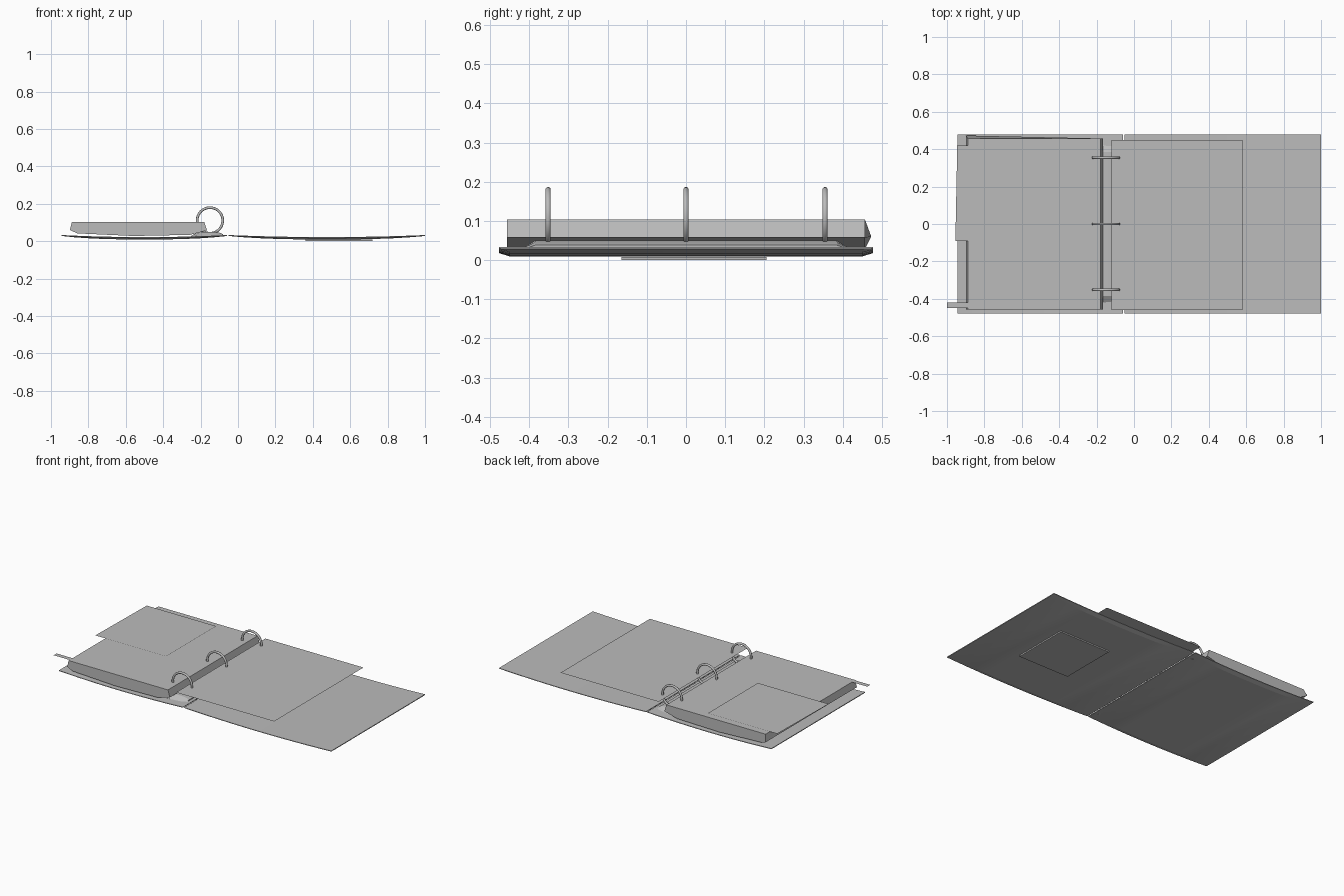
import bpy, bmesh, math

if "Cube" in bpy.data.objects:
    bpy.data.objects.remove(bpy.data.objects["Cube"])

grey = bpy.data.materials.new("binder_grey")
grey.diffuse_color = (0.5, 0.5, 0.5, 1)
grey.use_nodes = True
grey.node_tree.nodes["Principled BSDF"].inputs["Base Color"].default_value = grey.diffuse_color


def make(name, bm, smooth=None):
    """Turn a bmesh into a named object with the grey material."""
    me = bpy.data.meshes.new(name)
    bm.to_mesh(me)
    bm.free()
    ob = bpy.data.objects.new(name, me)
    bpy.context.collection.objects.link(ob)
    me.materials.append(grey)
    if smooth:
        bpy.ops.object.select_all(action='DESELECT')
        ob.select_set(True)
        bpy.context.view_layer.objects.active = ob
        bpy.ops.object.shade_smooth_by_angle(angle=math.radians(smooth))
    return ob


def loft(name, rings, smooth=None):
    """Skin a series of closed sections and cap both ends."""
    bm = bmesh.new()
    vs = [[bm.verts.new(p) for p in r] for r in rings]
    n = len(vs[0])
    for a, b in zip(vs, vs[1:]):
        for i in range(n):
            j = (i + 1) % n
            bm.faces.new((a[i], a[j], b[j], b[i]))
    bm.faces.new(vs[0])
    bm.faces.new(vs[-1][::-1])
    bmesh.ops.recalc_face_normals(bm, faces=bm.faces)
    return make(name, bm, smooth)


def sheet(name, x0, x1, y0, y1, z, skew=0.0):
    """Single flat sheet facing up."""
    bm = bmesh.new()
    pts = [(x0, y0, z), (x1, y0, z), (x1, y1, z), (x0 + skew, y1, z)]
    bm.faces.new([bm.verts.new(p) for p in pts])
    return make(name, bm)


# Covers: thin boards sagging in the middle, bevelled along the lower long edges
def cover(name, x0, x1):
    rings = []
    for i in range(13):
        u = -1 + i / 6
        x = x0 + (x1 - x0) * (u + 1) / 2
        top = 0.033 - 0.011 * (1 - u * u)
        bot = top - 0.005 - 0.008 * (1 - u ** 4)
        mid = top - 0.004
        rings.append([(x, -0.478, top), (x, 0.478, top), (x, 0.478, mid),
                      (x, 0.45, bot), (x, -0.45, bot), (x, -0.478, mid)])
    loft(name, rings, 15)


cover("left_cover", -0.943, -0.058)
cover("right_cover", -0.05, 1.0)

# Label panel under the right cover
bm = bmesh.new()
bmesh.ops.create_cube(bm, size=1)
for v in bm.verts:
    v.co = (0.54 + v.co.x * 0.36, 0.02 + v.co.y * 0.37, 0.004 + v.co.z * 0.008)
make("label_panel", bm)

# Page stack: leaning block, undercut by the ring plate, bulging at the back corner
profile = [(-0.888, 0.103), (-0.899, 0.06), (-0.86, 0.042), (-0.56, 0.028),
           (-0.257, 0.034), (-0.166, 0.058), (-0.18, 0.103)]
front = [(x, -0.457, z) for x, z in profile]
back = [(x, 0.473 if i == 1 else 0.457, z) for i, (x, z) in enumerate(profile)]
loft("page_stack", [front, back])

# Ring plate: low arched bar with tapered ends
plate = [(-0.255, 0.024), (-0.235, 0.038), (-0.205, 0.047), (-0.17, 0.05),
         (-0.13, 0.05), (-0.1, 0.046), (-0.08, 0.038), (-0.08, 0.026)]
rings = []
for y, k in [(-0.42, 0.15), (-0.385, 1), (0.385, 1), (0.42, 0.15)]:
    rings.append([(x, y, 0.024 + (z - 0.024) * k) for x, z in plate])
loft("ring_plate", rings, 20)

# Binder rings
for i, y in enumerate((-0.352, 0.0, 0.355)):
    bpy.ops.mesh.primitive_torus_add(
        location=(-0.15, y, 0.111), rotation=(math.pi / 2, 0, 0),
        major_radius=0.0685, minor_radius=0.007,
        major_segments=40, minor_segments=10)
    ob = bpy.context.object
    ob.name = f"binder_ring_{i + 1}"
    ob.data.materials.append(grey)
    bpy.ops.object.shade_smooth_by_angle(angle=math.radians(40))

# Loose sheets: turned page, note on the stack, bookmark tab
sheet("turned_page", -0.12, 0.58, -0.46, 0.45, 0.104)
sheet("note_sheet", -0.955, -0.45, -0.09, 0.42, 0.107, skew=0.01)
sheet("bookmark_tab", -1.0, -0.86, -0.45, -0.42, 0.1045)
